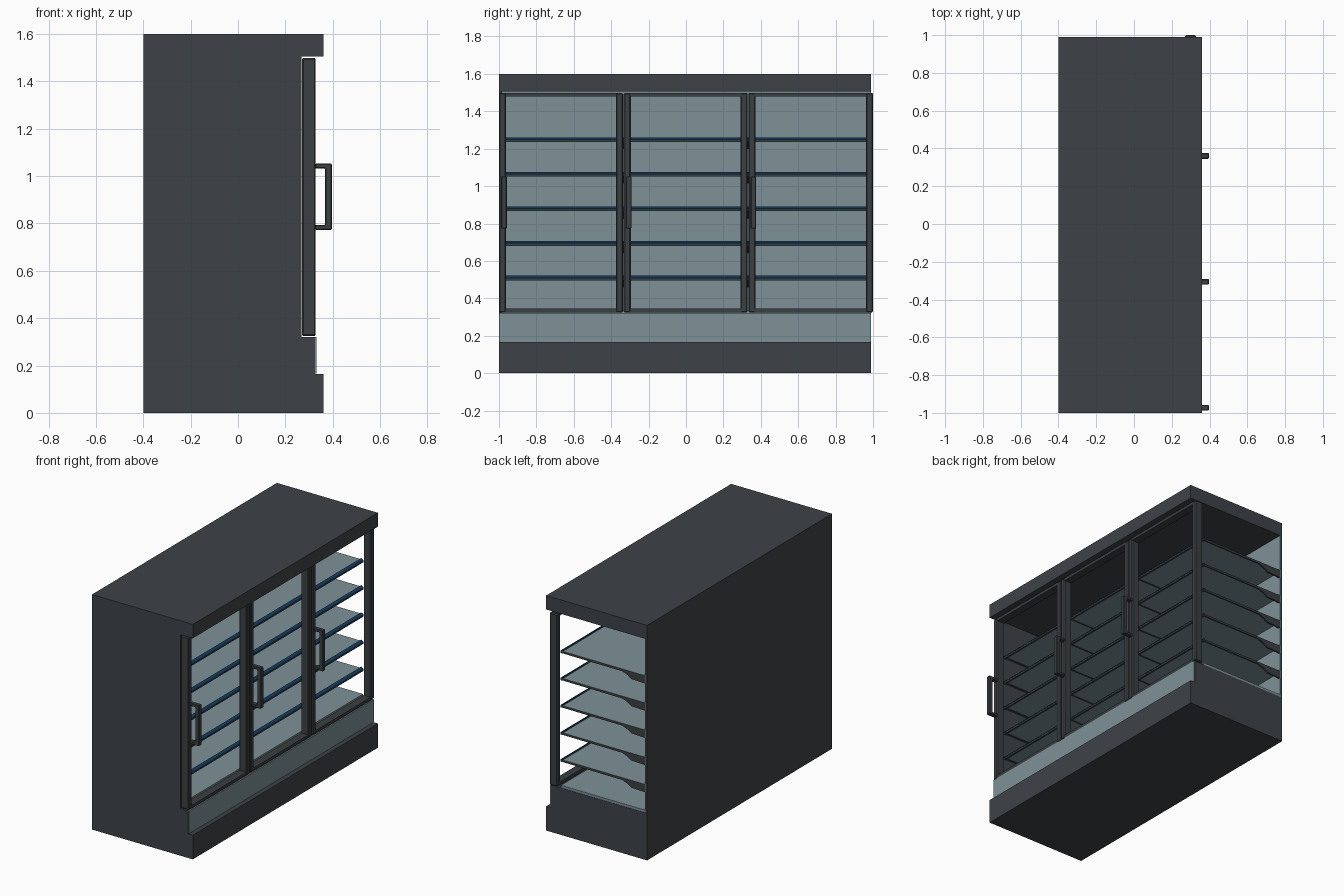
import bpy, bmesh

if "Cube" in bpy.data.objects:
    bpy.data.objects.remove(bpy.data.objects["Cube"])


def material(name, rgb):
    m = bpy.data.materials.new(name)
    m.diffuse_color = (*rgb, 1)
    m.use_nodes = True
    m.node_tree.nodes["Principled BSDF"].inputs["Base Color"].default_value = m.diffuse_color
    return m


BODY = material("charcoal body", (0.048, 0.055, 0.064))
FRAME = material("dark grey frame", (0.044, 0.050, 0.055))
LIGHT = material("pale blue grey lining", (0.205, 0.285, 0.31))
BLUE = material("navy price strip", (0.008, 0.045, 0.11))


def prism(name, profile, y0, y1, mat):
    """Extrude an (x, z) outline along y."""
    bm = bmesh.new()
    face = bm.faces.new([bm.verts.new((x, y0, z)) for x, z in profile])
    new = bmesh.ops.extrude_face_region(bm, geom=[face])["geom"]
    bmesh.ops.translate(bm, vec=(0, y1 - y0, 0),
                        verts=[v for v in new if isinstance(v, bmesh.types.BMVert)])
    bmesh.ops.recalc_face_normals(bm, faces=bm.faces)
    me = bpy.data.meshes.new(name)
    bm.to_mesh(me)
    bm.free()
    me.materials.append(mat)
    ob = bpy.data.objects.new(name, me)
    bpy.context.collection.objects.link(ob)
    return ob


def box(name, x, y, z, mat):
    return prism(name, [(x[0], z[0]), (x[1], z[0]), (x[1], z[1]), (x[0], z[1])],
                 y[0], y[1], mat)


def bevel(ob, width):
    b = ob.modifiers.new("bevel", "BEVEL")
    b.width = width
    b.segments = 1


Y0, Y1 = -0.985, 0.99

# Cabinet shell: one closed end, the other end open
prism("end_panel", [(-0.4, 0), (0.36, 0), (0.36, 0.165), (0.325, 0.165), (0.325, 0.32),
                    (0.268, 0.32), (0.268, 1.505), (0.36, 1.505), (0.36, 1.6), (-0.4, 1.6)],
      -1.0, Y0, BODY)
prism("base", [(-0.4, 0), (0.36, 0), (0.36, 0.165), (0.325, 0.165), (0.325, 0.32),
               (-0.4, 0.32)], Y0, Y1, BODY)
box("canopy", (-0.4, 0.36), (Y0, Y1), (1.505, 1.6), BODY)
box("back_panel", (-0.4, -0.388), (Y0, Y1), (0.32, 1.505), BODY)
box("back_lining", (-0.388, -0.383), (Y0, Y1 - 0.002), (0.32, 1.505), LIGHT)
box("kick_plate", (0.325, 0.331), (-0.998, Y1 - 0.002), (0.167, 0.321), LIGHT)
box("deck", (-0.383, 0.25), (Y0, Y1 - 0.002), (0.32, 0.337), LIGHT)

# Shelves with price rails and rear brackets
for i in range(5):
    z = 0.51 + 0.185 * i
    box(f"shelf_{i}", (-0.383, 0.24), (Y0, 0.986), (z - 0.01, z + 0.002), LIGHT)
    box(f"shelf_lip_{i}", (0.24, 0.254), (Y0, 0.986), (z - 0.014, z), FRAME)
    prism(f"price_strip_{i}", [(0.236, z + 0.002), (0.24, z), (0.256, z - 0.004),
                               (0.257, z), (0.238, z + 0.011)], Y0, 0.986, BLUE)
    for j, y in enumerate((-0.975, -0.333, 0.333, 0.98)):
        prism(f"shelf_bracket_{i}_{j}",
              [(-0.383, z + 0.001), (0.24, z + 0.001), (0.24, z - 0.012), (-0.21, z - 0.014),
               (-0.25, z - 0.028), (-0.28, z - 0.048), (-0.383, z - 0.052)],
              y - 0.004, y + 0.0075, FRAME)

# Three open door frames with handles
ZB, ZT = 0.325, 1.499
for i in range(3):
    a = -1.0 + i * 0.6667
    b = a + 0.6627 if i < 2 else 1.0
    w = 0.038
    for side, s in (("left", a), ("right", b - w)):
        bevel(box(f"door_{i}_{side}_stile", (0.27, 0.328), (s, s + w), (ZB, ZT), FRAME), 0.006)
    for side, lo, hi in (("bottom", ZB, ZB + 0.02), ("top", ZT - 0.02, ZT)):
        box(f"door_{i}_{side}_rail", (0.272, 0.326), (a + w - 0.008, b - w + 0.008),
            (lo, hi), FRAME)
    # Pull handle: a C-shaped outline given a width
    h = a + 0.012
    bevel(prism(f"door_{i}_handle",
                [(0.325, 0.773), (0.397, 0.773), (0.397, 1.052), (0.325, 1.052),
                 (0.325, 1.032), (0.368, 1.032), (0.368, 0.793), (0.325, 0.793)],
                h, h + 0.03, FRAME), 0.004)
